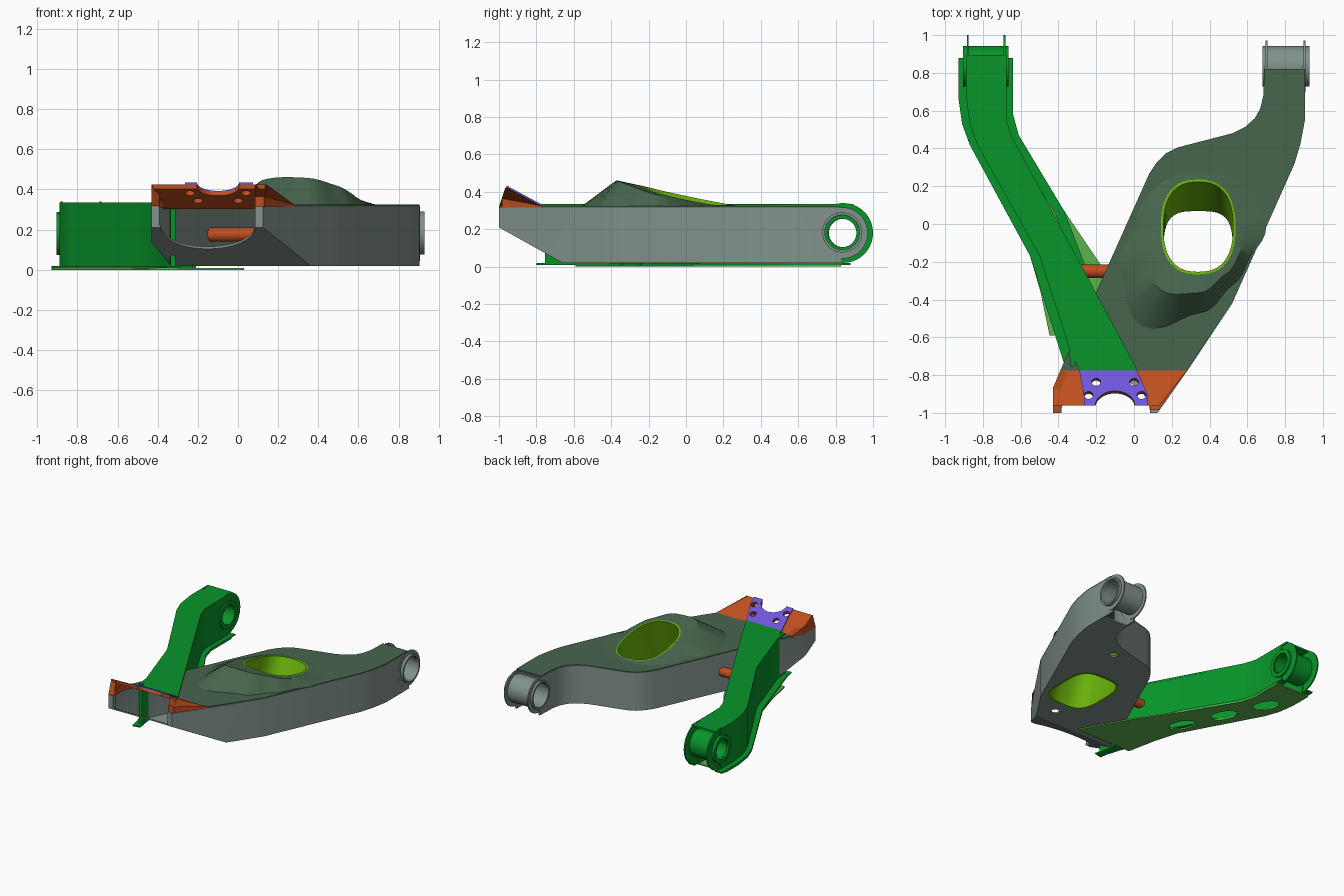
import bpy, bmesh
from math import cos, sin, pi
from mathutils import Vector

cube = bpy.data.objects.get("Cube")
if cube:
    bpy.data.objects.remove(cube, do_unlink=True)

PARTS = []


def material(name, rgb):
    lin = [(c / 255 / 12.92) if c < 10 else ((c / 255 + 0.055) / 1.055) ** 2.4 for c in rgb]
    m = bpy.data.materials.new(name)
    m.use_nodes = True
    m.diffuse_color = (*lin, 1)
    m.node_tree.nodes["Principled BSDF"].inputs["Base Color"].default_value = (*lin, 1)
    return m


GRAY = material("steel gray", (130, 146, 141))
SLATE = material("slate green", (71, 102, 77))
GREEN = material("arm green", (8, 149, 42))
LEAF = material("leaf green", (92, 178, 77))
LIME = material("lime", (107, 180, 12))
ORANGE = material("burnt orange", (190, 78, 30))
PURPLE = material("violet", (111, 86, 218))


def finish(name, bm, mat):
    bmesh.ops.recalc_face_normals(bm, faces=bm.faces[:])
    mesh = bpy.data.meshes.new(name)
    bm.to_mesh(mesh)
    bm.free()
    ob = bpy.data.objects.new(name, mesh)
    bpy.context.collection.objects.link(ob)
    if mat:
        mesh.materials.append(mat)
        PARTS.append(ob)
    else:
        ob.hide_render = True
    return ob


def loft(name, rings, mat=None, cyclic=False, caps=False):
    """Skin a list of rings with equal point counts."""
    bm = bmesh.new()
    vs = [[bm.verts.new(p) for p in r] for r in rings]
    n = len(vs[0])
    for a, b in zip(vs, vs[1:] + (vs[:1] if cyclic else [])):
        for i in range(n):
            j = (i + 1) % n
            bm.faces.new((a[i], a[j], b[j], b[i]))
    if caps:
        bm.faces.new(vs[0])
        bm.faces.new(vs[-1])
    return finish(name, bm, mat)


def prism(name, outline, low, high, mat, trim=None):
    """Extrude a plan outline between two heights, which may depend on y."""
    lo = low if callable(low) else lambda y: low
    hi = high if callable(high) else lambda y: high
    bm = bmesh.new()
    a = [bm.verts.new((x, y, lo(y))) for x, y in outline]
    b = [bm.verts.new((x, y, hi(y))) for x, y in outline]
    bm.faces.new(a)
    bm.faces.new(b)
    for i in range(len(a)):
        j = (i + 1) % len(a)
        bm.faces.new((a[i], a[j], b[j], b[i]))
    if trim:
        res = bmesh.ops.bisect_plane(bm, geom=bm.verts[:] + bm.edges[:] + bm.faces[:],
                                     plane_co=trim[0], plane_no=trim[1], clear_outer=True)
        edges = [e for e in res["geom_cut"] if isinstance(e, bmesh.types.BMEdge)]
        bmesh.ops.edgenet_fill(bm, edges=edges)
    return finish(name, bm, mat)


def band(path, t):
    """Thicken an open path to its left-hand side with mitred corners."""
    pts = [Vector(p) for p in path]
    inner = []
    for i, p in enumerate(pts):
        dirs = [(pts[k + 1] - pts[k]).normalized() for k in (i - 1, i) if 0 <= k < len(pts) - 1]
        ns = [Vector((-d.y, d.x)) for d in dirs]
        m = sum(ns, Vector((0, 0))).normalized()
        inner.append(tuple(p + m * t / m.dot(ns[0])))
    return list(path) + inner[::-1]


def circle_x(x, y, z, r, n=40):
    return [(x, y + r * cos(2 * pi * i / n), z + r * sin(2 * pi * i / n)) for i in range(n)]


def pipe(name, x0, x1, y, z, ro, ri, mat):
    return loft(name, [circle_x(x0, y, z, ro), circle_x(x1, y, z, ro),
                       circle_x(x1, y, z, ri), circle_x(x0, y, z, ri)], mat, cyclic=True)


def post(x, y, rx, ry, turn=0, lean=0, z0=0, n=40):
    """Elliptical cutter, upright or leaning along y about height z0."""
    def ring(z):
        out = []
        for i in range(n):
            u, v = rx * cos(2 * pi * i / n), ry * sin(2 * pi * i / n)
            out.append((x + u * cos(turn) - v * sin(turn),
                        y + u * sin(turn) + v * cos(turn) + lean * (z - z0), z))
        return out
    return loft("cutter", [ring(-0.2), ring(0.7)], caps=True)


def bore(x0, x1, y, z, r):
    return loft("cutter", [circle_x(x0, y, z, r), circle_x(x1, y, z, r)], caps=True)


def cut(obs, cutters):
    for ob in obs:
        for c in cutters:
            mod = ob.modifiers.new("cut", 'BOOLEAN')
            mod.operation = 'DIFFERENCE'
            mod.object = c
        dg = bpy.context.evaluated_depsgraph_get()
        mesh = bpy.data.meshes.new_from_object(ob.evaluated_get(dg))
        ob.modifiers.clear()
        ob.data = mesh
    for c in cutters:
        bpy.data.objects.remove(c, do_unlink=True)


# Main arm: boxed body from two walls, corner posts and plates
left = [(.69, .835), (.685, .68), (.668, .61), (.64, .56), (.59, .515), (.52, .48), (.23, .405),
        (.17, .375), (.12, .325), (.08, .265), (-.2, -.36), (-.43, -.87), (-.43, -1)]
right = [(.125, -1), (.28, -.78), (.48, -.48), (.52, -.42), (.85, .32), (.88, .42),
         (.905, .55), (.905, .835)]
ramp = lambda y: .21 - .559 * (y + 1)
trim = ((0, -1, .21), (0, -.559, -1))
walls = [prism("main_arm_right_wall", band(left, .014), .02, .315, GRAY, trim),
         prism("main_arm_left_wall", band(right, .014), .02, .315, GRAY, trim)]
cut(walls, [bore(.5, 1.1, .835, .183, .095)])
prism("right_corner_post", [(-.43, -1), (-.39, -1), (-.39, -.97), (-.43, -.97)], ramp, .314, GRAY)
prism("left_corner_post", [(.085, -1), (.125, -1), (.145, -.97), (.085, -.97)], ramp, .314, GRAY)
base = prism("main_arm_floor", [(.69, .74)] + left[1:-2] + [(-.335, -.66), (.36, -.66)]
             + right[2:-1] + [(.905, .74)], .02, .032, GRAY)
nose = prism("main_arm_sloped_floor", [(-.42, -1), (.12, -1), (.355, -.66), (-.33, -.66), (-.42, -.87)],
             ramp, lambda y: ramp(y) + .012, GRAY)
cut([nose], [post(-.15, -1, .235, .19)])
cover = prism("main_arm_cover", [(.69, .82)] + left[1:-2] + [(-.39, -.775), (.28, -.775)]
              + right[2:-1] + [(.905, .82)], .312, .325, SLATE)

# Raised collar and slanted oval sleeve
CX, CY, N = .34, -.015, 60
crown = lambda x, y: max(.33 + .215 * (.24 - y) - .35 * (x - .26) ** 2, .329)
flat = lambda z: lambda x, y: z


def lobed(radii, height):
    out = []
    for i in range(N):
        f = i * len(radii) / N
        k = int(f)
        w = (1 - cos((f - k) * pi)) / 2
        r = radii[k] * (1 - w) + radii[(k + 1) % len(radii)] * w
        a = 2 * pi * i / N
        x, y = CX + r * cos(a), CY + r * sin(a)
        out.append((x, y, height(x, y)))
    return out


def oval(cy, rx, ry, height, e=2.5):
    out = []
    for i in range(N):
        a = 2 * pi * i / N
        r = ((abs(cos(a)) / rx) ** e + (abs(sin(a)) / ry) ** e) ** (-1 / e)
        x, y = CX + r * cos(a), cy + r * sin(a)
        out.append((x, y, height(x, y)))
    return out


foot = [.36, .4, .33, .28, .31, .32, .34, .48, .61, .46, .36, .32]
shoulder = [.24, .26, .27, .265, .265, .24, .24, .3, .39, .35, .29, .26]
loft("sleeve_collar", [lobed(foot, flat(.322)), lobed(shoulder, crown),
                       oval(CY, .195, .25, crown)], SLATE)
low_y = -.165
loft("oval_sleeve", [oval(low_y, .195, .245, flat(.018), 3.5), oval(CY, .198, .252, crown),
                     oval(CY, .184, .238, crown), oval(low_y, .183, .233, flat(.018), 3.5)],
     LIME, cyclic=True)
core = loft("cutter", [oval(low_y - .016, .19, .24, flat(-.02), 3.5), oval(CY, .19, .245, crown)], caps=True)
cut([base], [post(.5, .37, .03, .03), post(.3, -.52, .03, .03)])
cut([base, cover], [core])

# Main arm bushing
pipe("main_bushing", .68, .93, .835, .183, .107, .093, GRAY)
for side, x in (("right", .697), ("left", .897)):
    pipe("main_lug_" + side, x, x + .01, .835, .18, .137, .093, GRAY)

# Second arm: channel with top plate, walls, flanges and base plate
g_left = [(-.89, .84), (-.89, .68), (-.87, .53), (-.83, .42), (-.5, -.17), (-.345, -.65), (-.335, -.755)]
g_right = [(-.21, -.345), (-.28, -.22), (-.645, .46), (-.675, .55), (-.675, .84)]
g_walls = [prism("side_arm_right_wall", band(g_left, .025), .01, .335, GREEN),
           prism("side_arm_left_wall", band(g_right, .02), .01, .335, GREEN)]
cut(g_walls, [bore(-1.1, -.5, .84, .18, .076)])
prism("side_arm_top", [(-.89, .895)] + g_left[1:-1] + [(-.29, -.775), (.02, -.775)] + g_right[2:-1]
      + [(-.675, .895)], .322, .336, GREEN)
f_left = [(-.93, .88), (-.93, .67), (-.91, .53), (-.87, .42), (-.55, -.17), (-.37, -.74), (-.36, -.8)]
f_right = [(-.25, -.24), (-.37, .07), (-.61, .47), (-.64, .58), (-.64, .88)]
prism("side_arm_right_flange", band(f_left, .06), .01, .02, GREEN)
prism("side_arm_left_flange", band(f_right, .05), .01, .02, GREEN)
plate = prism("side_arm_base_plate", [(-.93, .83)] + f_left[1:5] + [(-.495, -.36), (-.447, -.59), (.03, -.59),
              (-.18, -.21)] + f_right[1:-1] + [(-.64, .83)], 0, .01, LEAF)
cut([plate], [post(-.5 - .14 * i, -.06 + .3 * i, .1, .055, 2.03) for i in range(3)])

# Second arm bushing
pipe("side_bushing", -.905, -.665, .835, .18, .107, .076, GREEN)
for side, x in (("right", -.885), ("left", -.69)):
    pipe("side_lug_" + side, x, x + .01, .84, .18, .16, .076, GREEN)

# Cross rod between the arms
loft("cross_rod", [circle_x(-.28, -.25, .175, .035), circle_x(.1, -.25, .175, .035)], ORANGE, caps=True)

# Front bracket: sloped sheet with two triangular cheeks
sheet = lambda y: .325 + .54 * (-.775 - y)
cheek = lambda y: min(sheet(y), .32 + 3 * (y + 1))
bracket = prism("bracket_sheet", [(-.43, -.96), (.135, -.96), (.28, -.775), (-.39, -.775), (-.43, -.87)],
                lambda y: sheet(y) - .022, sheet, ORANGE)
prism("bracket_right_cheek", band([(-.39, -.775), (-.43, -.87), (-.43, -.965), (-.43, -1)], .04),
      .31, cheek, ORANGE)
prism("bracket_left_cheek", [(.085, -.985), (.13, -.985), (.142, -.965), (.28, -.775), (.23, -.775),
                             (.085, -.965)], .31, cheek, ORANGE)

# Mounting plate with notch and bolt holes square to the sheet
mount = prism("mounting_plate", [(-.265, -.96), (.075, -.96), (.075, -.91), (.015, -.775),
                                 (-.29, -.775), (-.265, -.91)],
              sheet, lambda y: sheet(y) + .009, PURPLE)
cut([bracket, mount], [post(-.1, -.965, .105, .1, lean=.54, z0=sheet(-.965))]
    + [post(-.1 + s * dx, y, .024, .026, lean=.54, z0=sheet(y), n=20)
       for s in (-1, 1) for dx, y in ((.14, -.91), (.1, -.84))])

# Smooth curved surfaces while keeping hard edges
for ob in bpy.context.selected_objects:
    ob.select_set(False)
for ob in PARTS:
    ob.select_set(True)
bpy.context.view_layer.objects.active = PARTS[0]
bpy.ops.object.shade_smooth_by_angle(angle=.6)
